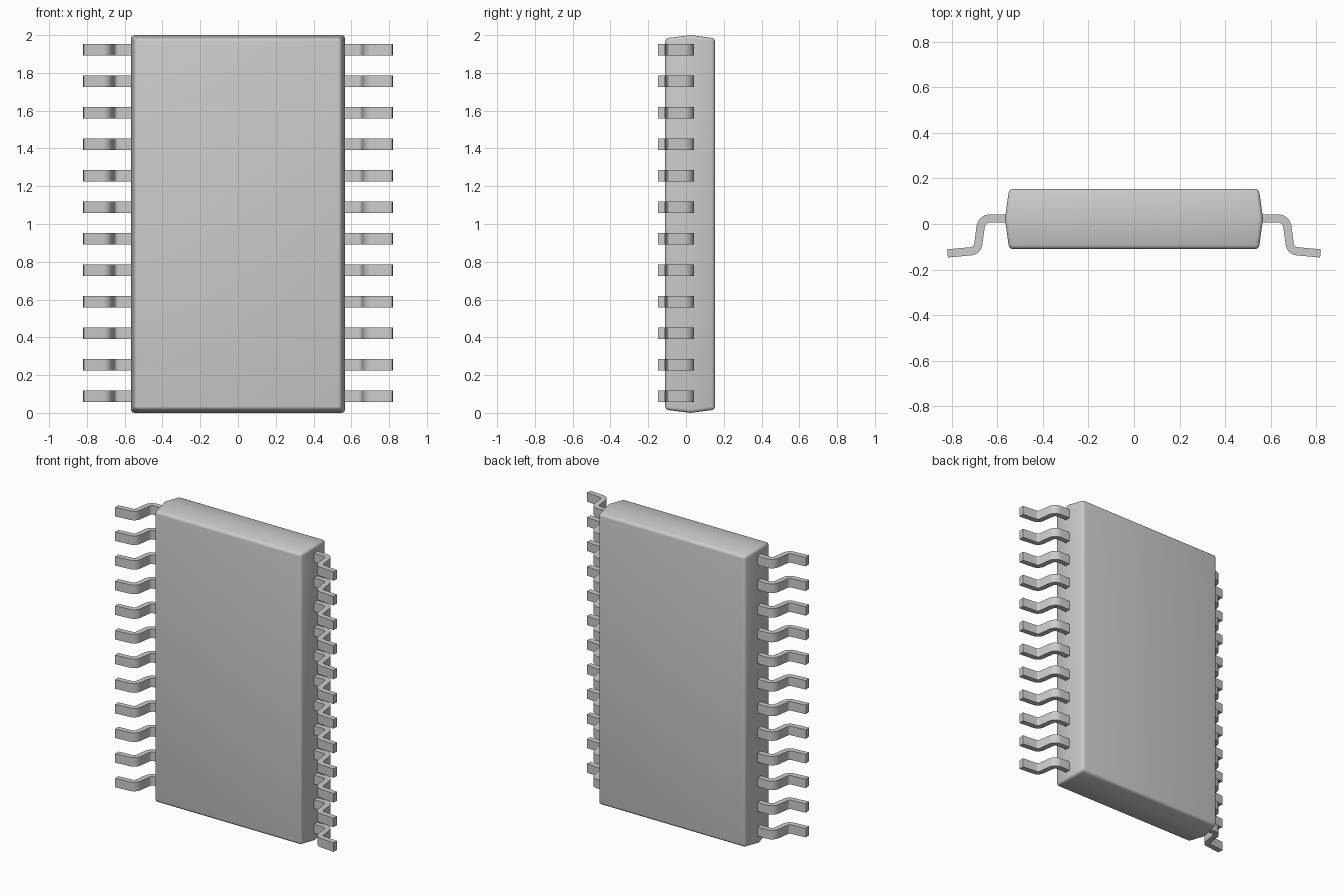
import bpy, bmesh, math
from mathutils import Vector

if "Cube" in bpy.data.objects:
    bpy.data.objects.remove(bpy.data.objects["Cube"])


def make_object(name, bm):
    bmesh.ops.recalc_face_normals(bm, faces=bm.faces)
    mesh = bpy.data.meshes.new(name)
    bm.to_mesh(mesh)
    bm.free()
    ob = bpy.data.objects.new(name, mesh)
    bpy.context.collection.objects.link(ob)
    bpy.ops.object.select_all(action='DESELECT')
    ob.select_set(True)
    bpy.context.view_layer.objects.active = ob
    bpy.ops.object.shade_smooth_by_angle(angle=math.radians(30))
    return ob


# Package body: three rings widening to a ridge, outer edges rounded
MID = 0.024
bm = bmesh.new()
rings = []
for y, hx, hz in ((-0.11, 0.548, 0.983), (MID, 0.566, 1.0), (0.154, 0.548, 0.983)):
    rings.append([bm.verts.new((sx * hx, y, 1 + sz * hz))
                  for sx, sz in ((-1, -1), (1, -1), (1, 1), (-1, 1))])
for a, b in zip(rings, rings[1:]):
    for i in range(4):
        j = (i + 1) % 4
        bm.faces.new((a[i], a[j], b[j], b[i]))
bm.faces.new(rings[0])
bm.faces.new(rings[-1])
ridge = set(rings[1])
edges = [e for e in bm.edges if not (e.verts[0] in ridge and e.verts[1] in ridge)]
bmesh.ops.bevel(bm, geom=edges, offset=0.018, segments=4, profile=0.5,
                affect='EDGES', clamp_overlap=True)
make_object("package_body", bm)


def rounded_path(points, radii, steps=8):
    """Polyline with its inner corners replaced by arcs."""
    pts = [Vector(p) for p in points]
    out = [pts[0]]
    for k, r in enumerate(radii):
        p = pts[k + 1]
        u, v = (pts[k] - p).normalized(), (pts[k + 2] - p).normalized()
        half = u.angle(v) / 2
        centre = p + (u + v).normalized() * (r / math.sin(half))
        start = p + u * (r / math.tan(half)) - centre
        end = p + v * (r / math.tan(half)) - centre
        sweep = start.angle(end)
        for s in range(steps + 1):
            t = s / steps
            out.append(centre + (start * math.sin((1 - t) * sweep)
                                 + end * math.sin(t * sweep)) / math.sin(sweep))
    out.append(pts[-1])
    return out


# Gull-wing pins: thickened centreline, mirrored to both sides
path = rounded_path([(0.54, MID), (0.668, MID), (0.687, -0.117), (0.818, -0.129)],
                    [0.04, 0.035])
THICK, WIDTH, COUNT = 0.036, 0.061, 12
for side, label in ((-1, "left"), (1, "right")):
    for n in range(COUNT):
        zc = 0.088 + n * 1.834 / (COUNT - 1)
        bm = bmesh.new()
        sections = []
        for i, p in enumerate(path):
            d = (path[min(i + 1, len(path) - 1)] - path[max(i - 1, 0)]).normalized()
            nrm = Vector((-d.y, d.x)) * THICK / 2
            sections.append([bm.verts.new((side * q.x, q.y, zc + h * WIDTH / 2))
                             for q, h in ((p + nrm, 1), (p - nrm, 1),
                                          (p - nrm, -1), (p + nrm, -1))])
        for a, b in zip(sections, sections[1:]):
            for i in range(4):
                j = (i + 1) % 4
                bm.faces.new((a[i], a[j], b[j], b[i]))
        bm.faces.new(sections[0])
        bm.faces.new(sections[-1])
        make_object(f"{label}_pin_{n + 1}", bm)
